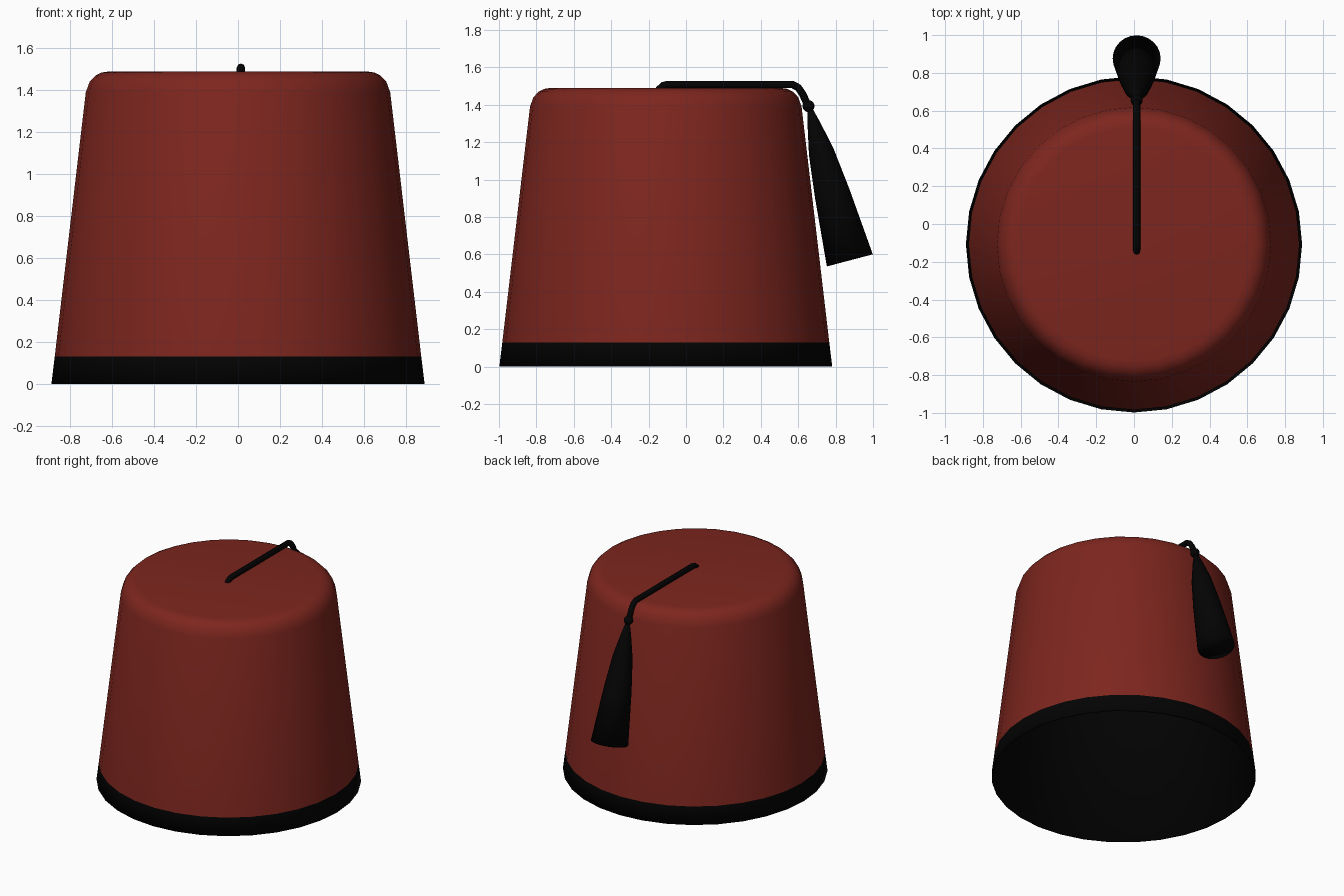
import bpy, bmesh, math
from mathutils import Vector, Matrix

if "Cube" in bpy.data.objects:
    bpy.data.objects.remove(bpy.data.objects["Cube"])


def material(name, rgb):
    m = bpy.data.materials.new(name)
    m.diffuse_color = (*rgb, 1)
    m.use_nodes = True
    m.node_tree.nodes["Principled BSDF"].inputs["Base Color"].default_value = m.diffuse_color
    return m


RED = material("red_felt", (0.205, 0.019, 0.013))
BLACK = material("black_trim", (0.001, 0.001, 0.001))


def finish(ob, mat, angle=40):
    ob.data.materials.append(mat)
    bpy.ops.object.select_all(action='DESELECT')
    ob.select_set(True)
    bpy.context.view_layer.objects.active = ob
    bpy.ops.object.shade_smooth_by_angle(angle=math.radians(angle))


def lathe(name, profile, sides, mat, matrix, cap_start=False, cap_end=False, angle=40):
    """Revolve (radius, height) points around local z, listed with the outside on the right."""
    bm = bmesh.new()
    rings = [[bm.verts.new((r * math.cos(2 * math.pi * i / sides),
                            r * math.sin(2 * math.pi * i / sides), z))
              for i in range(sides)] for r, z in profile]
    for a, b in zip(rings, rings[1:]):
        for i in range(sides):
            j = (i + 1) % sides
            bm.faces.new((a[i], a[j], b[j], b[i]))
    if cap_start:
        bm.faces.new(rings[0][::-1])
    if cap_end:
        bm.faces.new(rings[-1])
    me = bpy.data.meshes.new(name)
    bm.to_mesh(me)
    bm.free()
    ob = bpy.data.objects.new(name, me)
    bpy.context.collection.objects.link(ob)
    ob.matrix_world = matrix
    finish(ob, mat, angle)
    return ob


CX = 0.014  # cord and tassel centre line
hat_place = Matrix.Translation((0, -0.108, 0))

# Felt crown with rounded top edge
lathe("hat_crown", [(0.874, 0.13), (0.726, 1.39), (0.708, 1.44), (0.68, 1.47),
                    (0.65, 1.485), (0.615, 1.49)],
      32, RED, hat_place, cap_end=True)

# Black band turning in to the hollow black lining
lathe("hat_band_and_lining", [(0.61, 1.475), (0.68, 1.455), (0.715, 1.39), (0.88, 0),
                              (0.89, 0), (0.874, 0.13)],
      32, BLACK, hat_place, cap_start=True, angle=100)

# Tassel, bulging below the knot and flaring along a tilted axis
top, end = Vector((CX, 0.662, 1.38)), Vector((CX, 0.876, 0.568))
axis = end - top
tilt = Matrix.Translation(top) @ axis.to_track_quat('Z', 'X').to_matrix().to_4x4()
lathe("tassel", [(0.013, 0), (0.036, 0.09), (0.068, 0.24), (0.095, 0.47),
                 (0.127, axis.length)][::1],
      24, BLACK, tilt, cap_start=True, cap_end=True, angle=100)

# Knot between cord and tassel
bpy.ops.mesh.primitive_uv_sphere_add(segments=16, ring_count=10, radius=0.032,
                                     location=(CX, 0.655, 1.393))
knot = bpy.context.object
knot.name = "tassel_knot"
finish(knot, BLACK)

# Cord lying on the crown and bending over the edge
path = [(-0.148, 1.478), (-0.12, 1.503), (-0.10, 1.508), (0.57, 1.508),
        (0.60, 1.492), (0.625, 1.455), (0.652, 1.395)]
cu = bpy.data.curves.new("cord", 'CURVE')
cu.dimensions = '3D'
cu.bevel_depth = 0.02
cu.bevel_resolution = 2
cu.use_fill_caps = True
sp = cu.splines.new('POLY')
sp.points.add(len(path) - 1)
for p, (y, z) in zip(sp.points, path):
    p.co = (CX, y, z, 1)
cord = bpy.data.objects.new("cord", cu)
bpy.context.collection.objects.link(cord)
bpy.ops.object.select_all(action='DESELECT')
cord.select_set(True)
bpy.context.view_layer.objects.active = cord
bpy.ops.object.convert(target='MESH')
finish(bpy.context.object, BLACK, 50)
